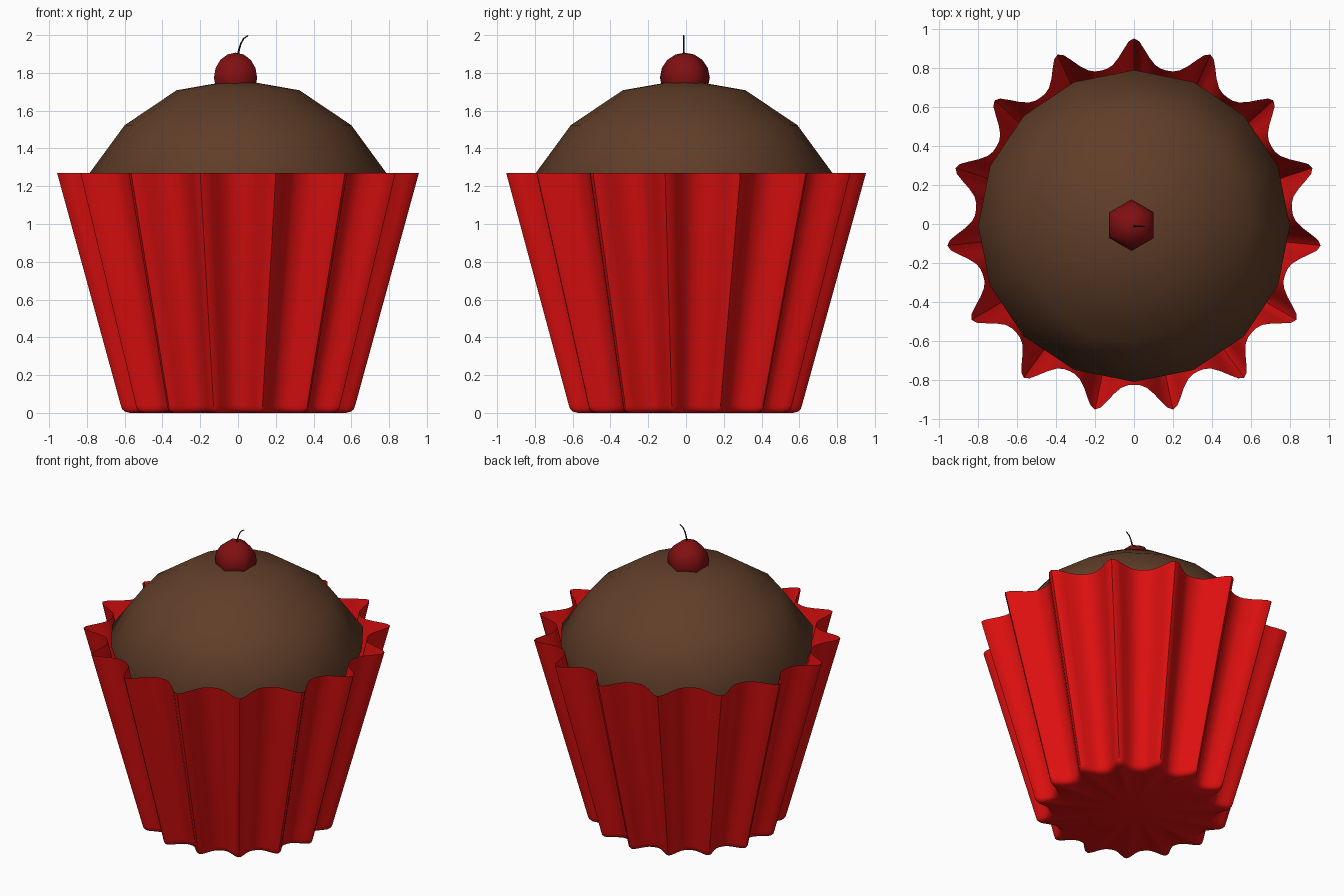
import bpy, bmesh, math

if "Cube" in bpy.data.objects:
    bpy.data.objects.remove(bpy.data.objects["Cube"])

CY = -0.01  # odd fold count shifts the axis slightly


def material(name, rgb):
    m = bpy.data.materials.new(name)
    m.diffuse_color = (*rgb, 1)
    m.use_nodes = True
    m.node_tree.nodes["Principled BSDF"].inputs["Base Color"].default_value = m.diffuse_color
    return m


red = material("wrapper red", (0.74, 0.005, 0.005))
brown = material("chocolate brown", (0.118, 0.048, 0.022))
cherry_red = material("cherry red", (0.22, 0.005, 0.006))
stem_dark = material("stem dark", (0.02, 0.01, 0.006))


def loft(name, rings, mat, cap_start=None, cap_end=None, angle=180):
    """Skin closed rings of points; caps are fans to a given centre point."""
    bm = bmesh.new()
    rows = [[bm.verts.new(p) for p in r] for r in rings]
    n = len(rows[0])
    for a, b in zip(rows, rows[1:]):
        for i in range(n):
            j = (i + 1) % n
            bm.faces.new((a[i], a[j], b[j], b[i]))
    for row, centre, flip in ((rows[0], cap_start, True), (rows[-1], cap_end, False)):
        if centre:
            c = bm.verts.new(centre)
            for i in range(n):
                j = (i + 1) % n
                bm.faces.new((row[j], row[i], c) if flip else (row[i], row[j], c))
    me = bpy.data.meshes.new(name)
    bm.to_mesh(me)
    bm.free()
    ob = bpy.data.objects.new(name, me)
    bpy.context.collection.objects.link(ob)
    me.materials.append(mat)
    bpy.ops.object.select_all(action='DESELECT')
    ob.select_set(True)
    bpy.context.view_layer.objects.active = ob
    bpy.ops.object.shade_smooth_by_angle(angle=math.radians(angle))
    return ob


def circle(r, z, n, x=0, y=CY, turn=0):
    return [(x + r * math.cos(turn + math.tau * i / n),
             y + r * math.sin(turn + math.tau * i / n), z) for i in range(n)]


# Pleated wrapper: 15 folds, half a fold given as (degrees from tip, radius)
half = [(0, 0.963), (1.6, 0.948), (3.2, 0.912), (5.2, 0.868), (7.6, 0.832), (9.8, 0.818), (12, 0.815)]
fold = half + [(24 - a, r) for a, r in half[-2:0:-1]]
outline = [(math.radians(90 + 24 * k + a), r / 0.963) for k in range(15) for a, r in fold]
levels = [(0.575, 0), (0.603, 0.007), (0.617, 0.02), (0.624, 0.04), (0.963, 1.27)]
loft("wrapper",
     [[(s * r * math.cos(a), CY + s * r * math.sin(a), z) for a, r in outline] for s, z in levels],
     red, cap_start=(0, CY, 0), angle=45)

# Cake dome, tapering down inside the wrapper
dome = [(0.66, 0.8), (0.80, 1.25), (0.60, 1.523), (0.325, 1.708)]
loft("cake_dome", [circle(r, z, 16) for r, z in dome], brown,
     cap_start=(0, CY, 0.8), cap_end=(0, CY, 1.765), angle=60)

# Six-sided cherry
R, CZ = 0.132, 1.775
rings = [circle(R * math.sin(math.pi * k / 8), CZ - R * math.cos(math.pi * k / 8), 6,
                x=-0.013, y=-0.006, turn=math.pi / 6) for k in range(1, 8)]
loft("cherry", rings, cherry_red, (-0.013, -0.006, CZ - R), (-0.013, -0.006, CZ + R))

# Thin curved stem
path = [(-0.003, 1.88, 0.006), (0.006, 1.925, 0.005), (0.015, 1.955, 0.004),
        (0.03, 1.982, 0.004), (0.054, 1.998, 0.003)]
stem = []
for i, (x, z, r) in enumerate(path):
    p, q = path[max(i - 1, 0)], path[min(i + 1, len(path) - 1)]
    t = math.atan2(q[0] - p[0], q[1] - p[1])  # lean from vertical
    stem.append([(x + r * math.cos(a) * math.cos(t), -0.012 + r * math.sin(a),
                  z - r * math.cos(a) * math.sin(t)) for a in [math.tau * k / 6 for k in range(6)]])
loft("cherry_stem", stem, stem_dark, (-0.003, -0.012, 1.88), (0.054, -0.012, 1.998))
